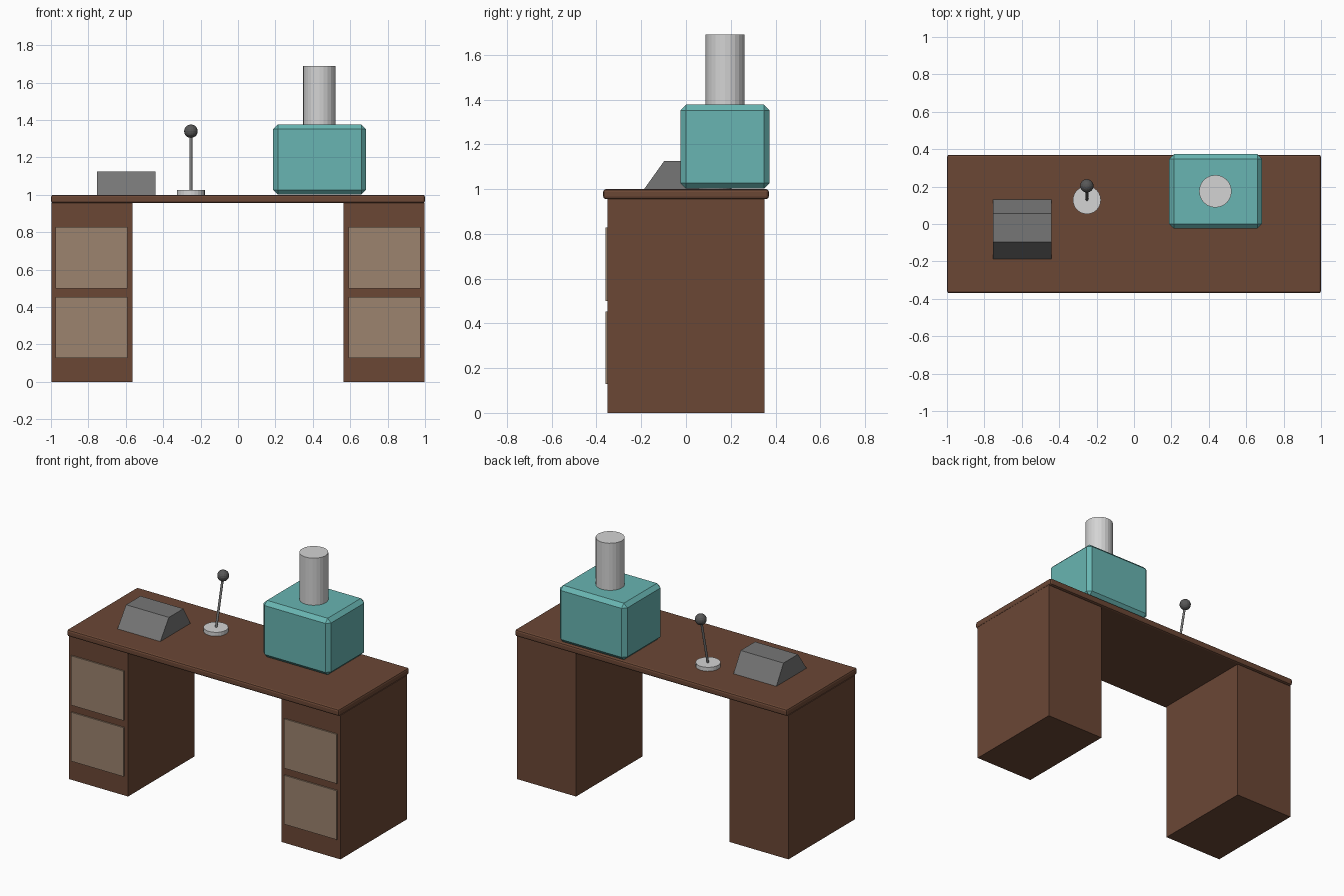
import bpy, bmesh, math
from mathutils import Vector

if "Cube" in bpy.data.objects:
    bpy.data.objects.remove(bpy.data.objects["Cube"])


def material(name, srgb):
    m = bpy.data.materials.new(name)
    lin = [((c / 255 + 0.055) / 1.055) ** 2.4 for c in srgb]
    m.diffuse_color = (*lin, 1)
    m.use_nodes = True
    m.node_tree.nodes["Principled BSDF"].inputs["Base Color"].default_value = m.diffuse_color
    return m


WOOD = material("brown wood", (107, 71, 53))
PANEL = material("pale wood", (156, 131, 110))
TEAL = material("teal", (104, 181, 178))
SILVER = material("silver", (212, 212, 212))
GREY = material("mid grey", (118, 118, 118))
DARK = material("dark grey", (88, 88, 88))


def finish(name, bm, mat):
    bmesh.ops.recalc_face_normals(bm, faces=bm.faces)
    mesh = bpy.data.meshes.new(name)
    bm.to_mesh(mesh)
    bm.free()
    mesh.materials.append(mat)
    obj = bpy.data.objects.new(name, mesh)
    bpy.context.collection.objects.link(obj)
    return obj


def box(name, lo, hi, mat, bevel=0, segments=1):
    bm = bmesh.new()
    bmesh.ops.create_cube(bm, size=1)
    for v in bm.verts:
        v.co = [l + (c + 0.5) * (h - l) for c, l, h in zip(v.co, lo, hi)]
    obj = finish(name, bm, mat)
    if bevel:
        mod = obj.modifiers.new("edge bevel", 'BEVEL')
        mod.width = bevel
        mod.segments = segments
    return obj


def rod(name, start, end, radius, mat, sides=24):
    a, b = Vector(start), Vector(end)
    bm = bmesh.new()
    bmesh.ops.create_cone(bm, cap_ends=True, segments=sides, radius1=radius,
                          radius2=radius, depth=(b - a).length)
    obj = finish(name, bm, mat)
    obj.location = (a + b) / 2
    obj.rotation_euler = (b - a).to_track_quat('Z', 'Y').to_euler()
    return obj


# Desk: top, two pedestals, two drawer fronts on each
box("desk_top", (-1, -0.37, 0.955), (1, 0.37, 1.0), WOOD, 0.012, 2)
for side, s in (("left", -1), ("right", 1)):
    x0, x1 = sorted((s * 0.563, s * 0.998))
    box(side + "_pedestal", (x0, -0.35, 0), (x1, 0.35, 0.956), WOOD)
    x0, x1 = sorted((s * 0.59, s * 0.977))
    for level, z0, z1 in (("lower", 0.128, 0.453), ("upper", 0.5, 0.828)):
        box(f"{side}_{level}_drawer", (x0, -0.359, z0), (x1, -0.349, z1), PANEL)

# Teal box with a cylinder standing on it
box("teal_box", (0.188, -0.025, 1.002), (0.684, 0.373, 1.377), TEAL, 0.025)
rod("silver_cylinder", (0.435, 0.175, 1.37), (0.435, 0.175, 1.69), 0.087, SILVER)

# Sloped grey block, extruded from its side profile
bm = bmesh.new()
profile = [(-0.187, 1.0), (-0.097, 1.126), (0.055, 1.126), (0.13, 1.0)]
face = bm.faces.new([bm.verts.new((-0.755, y, z)) for y, z in profile])
ext = bmesh.ops.extrude_face_region(bm, geom=[face], use_keep_orig=True)
bmesh.ops.translate(bm, vec=(0.315, 0, 0),
                    verts=[g for g in ext["geom"] if isinstance(g, bmesh.types.BMVert)])
finish("sloped_block", bm, GREY)

# Tilted stick on a round base, with a ball tip
rod("stand_base", (-0.252, 0.128, 0.999), (-0.252, 0.128, 1.026), 0.075, SILVER)
rod("stand_stick", (-0.252, 0.13, 1.02), (-0.252, 0.203, 1.335), 0.0075, GREY, 12)
bm = bmesh.new()
bmesh.ops.create_uvsphere(bm, u_segments=16, v_segments=10, radius=0.036)
ball = finish("stand_ball", bm, DARK)
ball.location = (-0.252, 0.204, 1.34)
